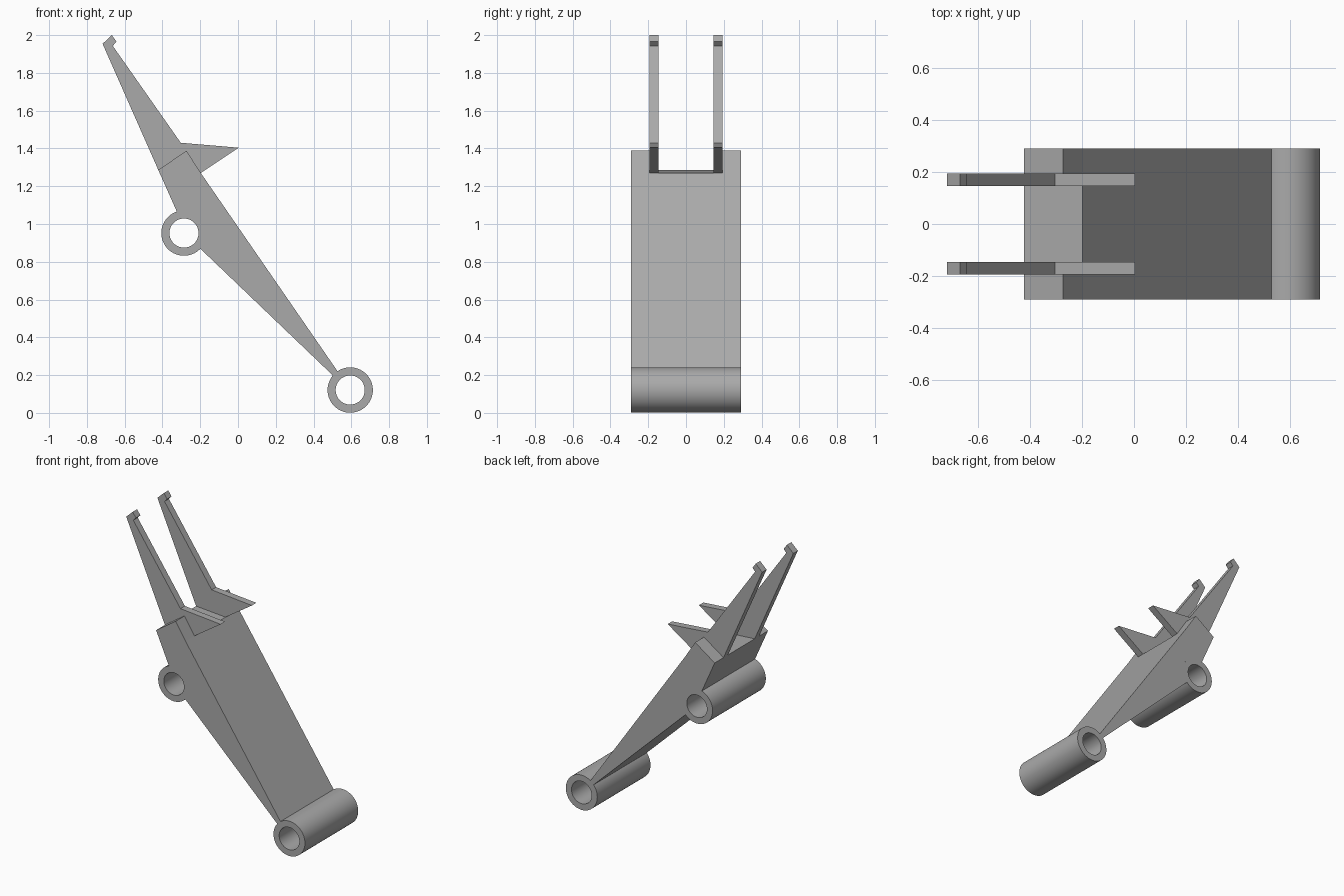
import bpy, bmesh
from math import sin, cos, atan2, pi, tau

cube = bpy.data.objects.get("Cube")
if cube:
    bpy.data.objects.remove(cube, do_unlink=True)

grey = bpy.data.materials.new("plain grey")
grey.use_nodes = True
COLOUR = (0.4, 0.4, 0.4, 1)
grey.diffuse_color = COLOUR
grey.node_tree.nodes["Principled BSDF"].inputs["Base Color"].default_value = COLOUR

HALF = 0.29                        # half width of the body
PRONG_IN, PRONG_OUT = 0.146, 0.194
PIVOT = (-0.286, 0.952)            # upper tube centre (x, z)
FOOT = (0.594, 0.121)              # lower tube centre
OUTER, BORE = 0.12, 0.077


def finish(name, bm):
    bmesh.ops.recalc_face_normals(bm, faces=bm.faces)
    mesh = bpy.data.meshes.new(name)
    bm.to_mesh(mesh)
    bm.free()
    mesh.materials.append(grey)
    obj = bpy.data.objects.new(name, mesh)
    bpy.context.collection.objects.link(obj)
    return obj


def slab(name, profile, y0, y1):
    """Extrude an (x, z) profile from y0 to y1."""
    bm = bmesh.new()
    face = bm.faces.new([bm.verts.new((x, y0, z)) for x, z in profile])
    out = bmesh.ops.extrude_face_region(bm, geom=[face])
    moved = [g for g in out["geom"] if isinstance(g, bmesh.types.BMVert)]
    bmesh.ops.translate(bm, verts=moved, vec=(0, y1 - y0, 0))
    return finish(name, bm)


def tube(name, centre, sides=64):
    """Open bored cylinder along y, made by sweeping a rectangle section."""
    bm = bmesh.new()
    loops = []
    for r, y in ((OUTER, -HALF), (OUTER, HALF), (BORE, HALF), (BORE, -HALF)):
        loops.append([bm.verts.new((centre[0] + r * cos(tau * i / sides), y,
                                    centre[1] + r * sin(tau * i / sides)))
                      for i in range(sides)])
    for k in range(4):
        a, b = loops[k], loops[(k + 1) % 4]
        for i in range(sides):
            j = (i + 1) % sides
            bm.faces.new((a[i], a[j], b[j], b[i]))
    obj = finish(name, bm)
    bpy.ops.object.select_all(action="DESELECT")
    obj.select_set(True)
    bpy.context.view_layer.objects.active = obj
    bpy.ops.object.shade_smooth_by_angle(angle=pi / 6)


def arc(centre, start, end, steps=16):
    """Points on a tube's outside between the bearings of two points."""
    a, b = (atan2(p[1] - centre[1], p[0] - centre[0]) for p in (start, end))
    return [(centre[0] + OUTER * cos(a + (b - a) * i / steps),
             centre[1] + OUTER * sin(a + (b - a) * i / steps))
            for i in range(steps + 1)]


# Body: a tapered arm, with raised shoulders either side of the middle
back, peak, front = (-0.422, 1.286), (-0.273, 1.388), (-0.197, 1.27)
lower = arc(FOOT, (0.50, 0.2), (0.526, 0.222), 4)[::-1]
seat = arc(PIVOT, (-0.198, 0.868), (-0.325, 1.069))
slab("body_middle", [back, front] + lower + seat, -PRONG_OUT, PRONG_OUT)
for side, s in (("left", 1), ("right", -1)):
    slab("body_shoulder_" + ("back" if s > 0 else "front"),
         [back, peak, front] + lower + seat, s * PRONG_OUT, s * HALF)

# Tubes for the pivots
tube("pivot_tube", PIVOT)
tube("foot_tube", FOOT)

# Hooked prongs, each with a pointed tooth at its base
prong = [back, (-0.717, 1.954), (-0.668, 2.0), (-0.643, 1.965),
         (-0.663, 1.943), (-0.303, 1.43), (0.004, 1.404), front]
for side, s in (("back", 1), ("front", -1)):
    slab("prong_" + side, prong, s * PRONG_IN, s * PRONG_OUT)
